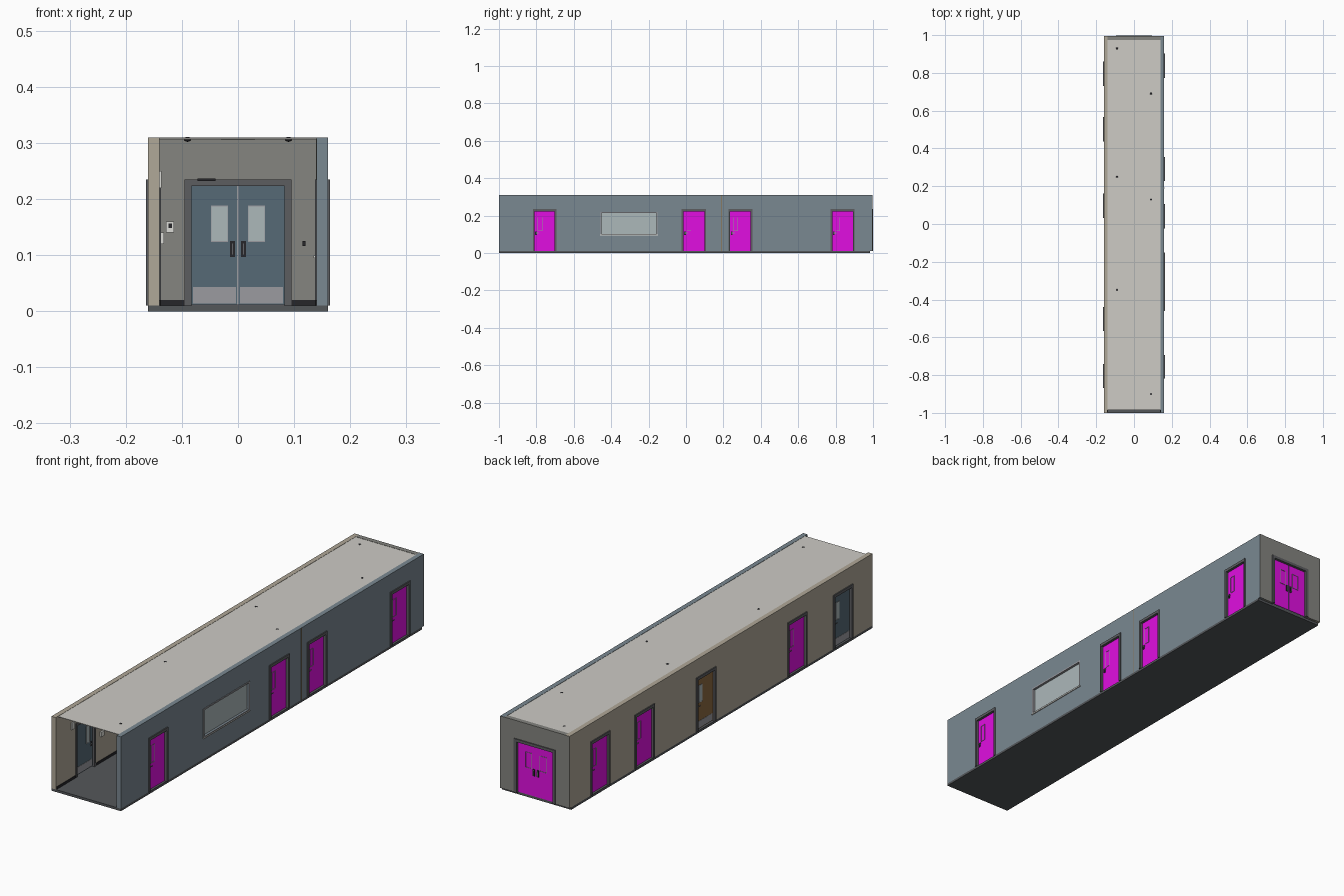
import bpy, bmesh
from mathutils import Vector

if "Cube" in bpy.data.objects:
    bpy.data.objects.remove(bpy.data.objects["Cube"])


def mat(name, r, g, b):
    m = bpy.data.materials.new(name)
    m.diffuse_color = [((c / 255 + 0.055) / 1.055) ** 2.4 for c in (r, g, b)] + [1]
    m.use_nodes = True
    m.node_tree.nodes["Principled BSDF"].inputs["Base Color"].default_value = m.diffuse_color
    return m


BEIGE = mat("beige_paint", 176, 168, 152)
SLATE = mat("slate_paint", 122, 136, 145)
GREY = mat("end_wall_paint", 133, 133, 128)
CEIL = mat("ceiling_tile", 205, 203, 197)
FLOOR = mat("floor_vinyl", 84, 87, 90)
FRAME = mat("frame_grey", 92, 93, 96)
BLUE = mat("door_blue", 86, 106, 118)
WOOD = mat("door_wood", 140, 105, 65)
BACK = mat("door_outer_magenta", 225, 15, 225)
GLASS = mat("glass", 172, 184, 186)
STEEL = mat("steel", 155, 155, 160)
DARK = mat("dark_metal", 38, 38, 42)
WHITE = mat("white_plastic", 220, 220, 215)
JOINT = mat("joint_cover", 135, 122, 100)


def boxes(name, parts, material, place=lambda u, d, z: (u, d, z), outer=None):
    """One object from boxes given as (u0, u1, d0, d1, z0, z1)."""
    bm = bmesh.new()
    for u0, u1, d0, d1, z0, z1 in parts:
        a, b = Vector(place(u0, d0, z0)), Vector(place(u1, d1, z1))
        made = bmesh.ops.create_cube(bm, size=1)["verts"]
        for v in made:
            v.co = Vector(((a[i] + b[i]) / 2 + v.co[i] * abs(b[i] - a[i])) for i in range(3))
    bm.normal_update()
    me = bpy.data.meshes.new(name)
    me.materials.append(material)
    if outer:
        me.materials.append(outer)
        out = Vector(place(0, 1, 0)) - Vector(place(0, 0, 0))
        for f in bm.faces:
            if f.normal.dot(out) > 0.9:
                f.material_index = 1
    bm.to_mesh(me)
    bm.free()
    ob = bpy.data.objects.new(name, me)
    bpy.context.collection.objects.link(ob)
    return ob


# Wall frames: u runs along the wall, d goes outward from its inner face
def right(u, d, z): return (0.14 + d, u, z)
def left(u, d, z): return (-0.14 - d, u, z)
def end(u, d, z): return (u, 0.975 + d, z)


T, Z0, HEAD, TOP = 0.02, 0.01, 0.225, 0.31


def wall(name, place, u0, u1, holes, material):
    ob = boxes(name, [(u0, u1, 0, T, Z0, TOP)], material, place)
    cut = boxes(name + "_cutter", [(a, b, -0.02, T + 0.02, za, zb) for a, b, za, zb in holes],
                material, place)
    cut.hide_render = True
    mod = ob.modifiers.new("openings", "BOOLEAN")
    mod.object, mod.operation, mod.solver = cut, "DIFFERENCE", "EXACT"
    bpy.context.view_layer.objects.active = ob
    bpy.ops.object.modifier_apply(modifier=mod.name)
    bpy.data.objects.remove(cut)


def ring(u0, u1, z0, z1, w, d0, d1):
    """Four bars around an opening, outside its edge."""
    return [(u0 - w, u0, d0, d1, z0 - w, z1 + w), (u1, u1 + w, d0, d1, z0 - w, z1 + w),
            (u0, u1, d0, d1, z1, z1 + w), (u0, u1, d0, d1, z0 - w, z0)]


def frame(name, place, u0, u1, w):
    boxes(name, [(u0 - w, u0 + 0.002, -0.003, T + 0.004, Z0, HEAD + 0.01),
                 (u1 - 0.002, u1 + w, -0.003, T + 0.004, Z0, HEAD + 0.01),
                 (u0, u1, -0.003, T + 0.004, HEAD - 0.002, HEAD + 0.01)], FRAME, place)


def leaf(name, place, u0, u1, flip, pane, color, outer, pull=False):
    """Door leaf with vision panel, kick plate and handles; flip puts the latch at u1."""
    def span(a, b): return (u1 - b, u1 - a) if flip else (u0 + a, u0 + b)
    boxes(name + "_leaf", [(u0, u1, 0.007, 0.013, 0.012, HEAD - 0.002)], color, place, outer)
    pa, pb = span(*pane)
    za, zb = (0.125, 0.187) if pull else (0.12, 0.19)
    sides = [(0.0062, 0.007)] + ([] if outer else [(0.013, 0.0138)])
    boxes(name + "_vision_panel", [(pa, pb, d0, d1, za, zb) for d0, d1 in sides], GLASS, place)
    boxes(name + "_glazing_bead", ring(pa, pb, za, zb, 0.0015, 0.0055, 0.0145), STEEL, place)
    boxes(name + "_kick_plate", [(u0 + 0.003, u1 - 0.003, d0, d1, 0.014, 0.043)
                                 for d0, d1 in sides], STEEL, place)
    # latch plates, with levers or pull bars on both faces
    ha, hb = span(0.004, 0.013)
    zp = (0.097, 0.125) if pull else (0.098, 0.116)
    boxes(name + "_latch_plate", [(ha, hb, 0.005, 0.007, *zp), (ha, hb, 0.013, 0.015, *zp)], DARK, place)
    if pull:
        ba, bb = span(0.007, 0.010)
        grips = [(ba, bb, d, d + 0.002, 0.1, 0.122) for d in (-0.001, 0.018)]
        grips += [(ba, bb, 0.001, 0.005, z, z + 0.002) for z in (0.1, 0.12)]
        grips += [(ba, bb, 0.015, 0.018, z, z + 0.002) for z in (0.1, 0.12)]
    else:
        ba, bb = span(0.007, 0.022)
        ca, cb = span(0.007, 0.010)
        grips = [(ba, bb, 0.001, 0.003, 0.106, 0.109), (ba, bb, 0.017, 0.019, 0.106, 0.109),
                 (ca, cb, 0.003, 0.005, 0.106, 0.109), (ca, cb, 0.015, 0.017, 0.106, 0.109)]
    boxes(name + "_handle", grips, STEEL, place)


# Floor slab and ceiling
boxes("floor_slab", [(-0.16, 0.16, -1, 0.985, 0, Z0)], FLOOR)
boxes("ceiling", [(-0.143, 0.14, -0.985, 0.98, 0.3065, 0.309)], CEIL)

# Side and end walls with their openings
r_doors = [(-0.812, -0.70), (-0.016, 0.10), (0.234, 0.348), (0.78, 0.895)]
l_doors = [(-0.862, -0.748), (-0.56, -0.446), (0.04, 0.154), (0.445, 0.56), (0.738, 0.852)]
win = (-0.452, -0.159, 0.103, 0.213)
wall("right_wall", right, -1, 0.995, [(a, b, 0, HEAD) for a, b in r_doors] + [win], SLATE)
wall("left_wall", left, -1, 0.995, [(a, b, 0, HEAD) for a, b in l_doors], BEIGE)
wall("end_wall", end, -0.14, 0.14, [(-0.085, 0.085, 0, HEAD)], GREY)
boxes("end_wall_cladding", [(s * 0.14, s * 0.16, T, T + 0.001, Z0, TOP) for s in (-1, 1)], GREY, end)

# Single doors along both sides
for label, place, doors in (("right", right, r_doors), ("left", left, l_doors)):
    for i, (a, b) in enumerate(doors):
        n = f"{label}_door_{i + 1}"
        solid = label == "left" and i in (0, 2)
        frame(n + "_frame", place, a, b, 0.007)
        leaf(n, place, a + 0.002, b - 0.002, label == "left", (0.018, 0.04),
             WOOD if label == "left" and i == 2 else BLUE, None if solid else BACK)
    # skirting between the doors
    cuts = [-0.995] + [v for a, b in doors for v in (a - 0.007, b + 0.007)] + [0.975]
    boxes(label + "_skirting", [(cuts[k], cuts[k + 1], -0.002, 0, Z0, 0.02)
                                for k in range(0, len(cuts), 2)], DARK, place)

# Double doors in the end wall
frame("double_door_frame", end, -0.085, 0.085, 0.010)
leaf("double_door_left", end, -0.083, -0.001, True, (0.018, 0.046), BLUE, BACK, True)
leaf("double_door_right", end, 0.001, 0.083, False, (0.018, 0.046), BLUE, BACK, True)
boxes("end_skirting", [(-0.138, -0.095, -0.002, 0, Z0, 0.02), (0.095, 0.138, -0.002, 0, Z0, 0.02)], DARK, end)
boxes("threshold", [(-0.085, 0.085, 0, 0.01, Z0, 0.012)], STEEL, end)
boxes("door_closer", [(-0.072, -0.04, -0.012, -0.003, 0.232, 0.237)], DARK, end)

# Observation window in the right wall
a, b, c, d = win
boxes("window_glass", [(a, b, 0.008, 0.012, c, d)], GLASS, right)
boxes("window_frame", ring(a, b, c, d, 0.006, -0.002, T + 0.002), STEEL, right)
boxes("window_sill", [(a - 0.008, b + 0.008, -0.005, T + 0.004, c - 0.008, c - 0.004)], WHITE, right)

# Expansion joint covers
boxes("right_joint_cover", [(0.188, 0.192, -0.001, T + 0.0005, Z0, 0.309)], JOINT, right)

# Wall fittings
boxes("keypad", [(-0.128, -0.114, -0.004, 0, 0.14, 0.16)], WHITE, end)
boxes("keypad_screen", [(-0.124, -0.118, -0.005, -0.004, 0.148, 0.156)], DARK, end)
boxes("wall_switch", [(0.115, 0.120, -0.003, 0, 0.116, 0.125)], DARK, end)
boxes("wall_sign", [(-0.90, -0.88, -0.004, 0, 0.22, 0.25), (0.62, 0.65, -0.004, 0, 0.22, 0.25)], WHITE, left)
boxes("wall_dispenser", [(-0.71, -0.69, -0.008, 0, 0.12, 0.14), (0.60, 0.62, -0.008, 0, 0.12, 0.14)], WHITE, left)
boxes("notice_frame", [(-0.62, -0.54, -0.002, 0, 0.14, 0.165)], DARK, right)

# Ceiling light panels and dome sensors
boxes("ceiling_lights", [(-0.03, 0.03, y - 0.06, y + 0.06, 0.305, 0.3065)
                         for y in (-0.8, -0.48, -0.16, 0.16, 0.48, 0.8)], WHITE)
for i, (x, y) in enumerate([(-0.09, 0.93), (0.09, 0.69), (-0.09, 0.25),
                            (0.09, 0.13), (-0.09, -0.35), (0.09, -0.9)]):
    bpy.ops.mesh.primitive_uv_sphere_add(segments=16, ring_count=8, radius=0.0065, location=(x, y, 0.3065))
    dome = bpy.context.object
    dome.name = f"ceiling_dome_{i + 1}"
    dome.scale.z = 0.7
    dome.data.materials.append(DARK)
    bpy.ops.object.shade_smooth_by_angle()
